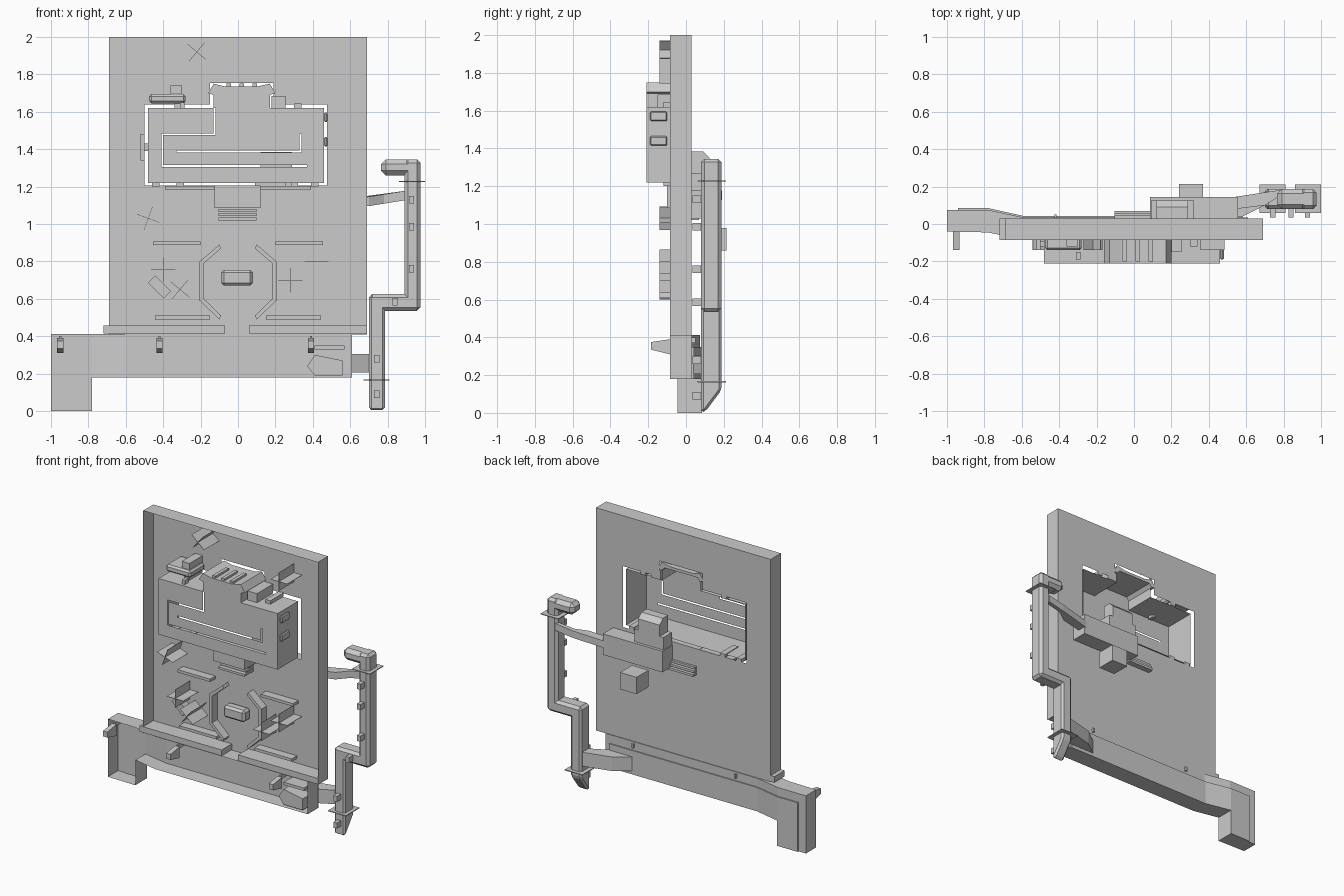
import bpy, bmesh
from math import radians
from mathutils import Matrix, Vector

if "Cube" in bpy.data.objects:
    bpy.data.objects.remove(bpy.data.objects["Cube"])

grey = bpy.data.materials.new("plain grey")
grey.use_nodes = True
grey.diffuse_color = (0.6, 0.6, 0.6, 1)
grey.node_tree.nodes["Principled BSDF"].inputs["Base Color"].default_value = (0.6, 0.6, 0.6, 1)


def finish(name, bm, bevel=0):
    bmesh.ops.remove_doubles(bm, verts=bm.verts, dist=1e-5)
    bmesh.ops.recalc_face_normals(bm, faces=bm.faces)
    me = bpy.data.meshes.new(name)
    bm.to_mesh(me)
    bm.free()
    me.materials.append(grey)
    ob = bpy.data.objects.new(name, me)
    bpy.context.collection.objects.link(ob)
    if bevel:
        mod = ob.modifiers.new("chamfer", "BEVEL")
        mod.width, mod.segments, mod.limit_method = bevel, 1, "ANGLE"
    return ob


def box(name, x, y, z, bevel=0, turn=0):
    """Box from (low, high) ranges, optionally turned about y."""
    bm = bmesh.new()
    mid = Vector([sum(r) / 2 for r in (x, y, z)])
    size = [r[1] - r[0] for r in (x, y, z)]
    m = Matrix.Translation(mid) @ Matrix.Rotation(radians(turn), 4, "Y") @ Matrix.Diagonal((*size, 1))
    bmesh.ops.create_cube(bm, size=1, matrix=m)
    return finish(name, bm, bevel)


def prism(name, outline, place, a, b, bevel=0, caps=(True, True)):
    """Extrude an outline between a and b; place maps (u, v, w) to a point."""
    bm = bmesh.new()
    rings = [[bm.verts.new(place(u, v, w)) for u, v in outline] for w in (a, b)]
    n = len(outline)
    for i in range(n):
        j = (i + 1) % n
        bm.faces.new((rings[0][i], rings[0][j], rings[1][j], rings[1][i]))
    for ring, keep in zip(rings, caps):
        if keep:
            bm.faces.new(ring)
    return finish(name, bm, bevel)


def along_x(u, v, w): return (w, u, v)
def along_y(u, v, w): return (u, w, v)
def along_z(u, v, w): return (u, v, w)


def panel(name, x, z, y, holes):
    """Flat upright sheet with rectangular openings (x0, x1, z0, z1)."""
    xs = sorted({*x, *[h[i] for h in holes for i in (0, 1)]})
    zs = sorted({*z, *[h[i] for h in holes for i in (2, 3)]})
    bm = bmesh.new()
    for x0, x1 in zip(xs, xs[1:]):
        for z0, z1 in zip(zs, zs[1:]):
            cx, cz = (x0 + x1) / 2, (z0 + z1) / 2
            if not any(h[0] < cx < h[1] and h[2] < cz < h[3] for h in holes):
                bm.faces.new([bm.verts.new((px, y, pz)) for px, pz in
                              ((x0, z0), (x1, z0), (x1, z1), (x0, z1))])
    return finish(name, bm)


def rect(x0, x1, z0, z1):
    return [(x0, z0), (x1, z0), (x1, z1), (x0, z1)]


# Main board: an open-fronted tray with the building opening
FRONT, BACK = -0.085, 0.03
panel("board_back", (-0.69, 0.69), (0.41, 2), BACK,
      [(-0.5, 0.475, 1.205, 1.64), (-0.15, 0.19, 1.64, 1.755),
       (-0.58, -0.07, 0.42, 0.455), (0.06, 0.58, 0.42, 0.455), (-0.36, -0.3, 1.7, 1.74)])
bm = bmesh.new()
rim = [(-0.69, 0.41), (-0.69, 2), (0.69, 2), (0.69, 0.41)]
for (x0, z0), (x1, z1) in zip(rim, rim[1:]):
    bm.faces.new([bm.verts.new(p) for p in
                  ((x0, FRONT, z0), (x1, FRONT, z1), (x1, BACK, z1), (x0, BACK, z0))])
finish("board_rim", bm)
for side, x in (("right", (-0.72, -0.07)), ("left", (0.06, 0.69))):
    box(side + "_ledge", x, (FRONT, BACK), (0.415, 0.457))

# Skirt: open-fronted trough that steps back at the right-hand leg
bends = [(-1, -0.04, 0.075), (-0.78, -0.045, 0.075), (-0.59, FRONT, BACK + 0.005), (0.61, FRONT, BACK + 0.005)]
bm = bmesh.new()


def quad(*pts):
    bm.faces.new([bm.verts.new(p) for p in pts])


for i, ((x0, f0, b0), (x1, f1, b1)) in enumerate(zip(bends, bends[1:])):
    low = 0 if i == 0 else 0.18
    quad((x0, b0, low), (x1, b1, low), (x1, b1, 0.412), (x0, b0, 0.412))
    for z in (low, 0.412):
        quad((x0, f0, z), (x1, f1, z), (x1, b1, z), (x0, b0, z))
for x, f, b, low, top in ((-1, -0.04, 0.075, 0, 0.412), (-0.78, -0.045, 0.075, 0, 0.18),
                          (0.61, FRONT, BACK, 0.18, 0.412)):
    quad((x, f, low), (x, b, low), (x, b, top), (x, f, top))
finish("skirt", bm)
box("skirt_leg_pad", (-0.94, -0.78), (0.07, 0.085), (0, 0.35))
prism("skirt_bend_pad", [(-0.78, 0.07), (-0.78, 0.085), (-0.59, 0.043), (-0.59, 0.03)],
      along_z, 0.18, 0.35)
box("skirt_back_pad", (-0.59, 0.58), (0.03, 0.043), (0.18, 0.35))

# Building: open-backed shell with slits in its face
HALL = [(-0.48, 1.22), (0.46, 1.22), (0.46, 1.62), (0.17, 1.62),
        (0.17, 1.715), (-0.13, 1.715), (-0.13, 1.62), (-0.48, 1.62)]
T = 0.01
slits = [(-0.41, -0.41 + T, 1.31, 1.485), (-0.41, -0.13, 1.475, 1.475 + T),
         (-0.13, -0.13 + T, 1.475, 1.62), (-0.33, 0.34, 1.383, 1.383 + T),
         (0.33, 0.34, 1.39, 1.48), (-0.41, 0.37, 1.305, 1.305 + T)]
gone = [(-0.48, -0.13, 1.62, 1.715), (0.17, 0.46, 1.62, 1.715)]
panel("building_face", (-0.48, 0.46), (1.22, 1.715), -0.21, slits + gone)
prism("building_walls", HALL, along_y, -0.21, 0.02, caps=(False, False))
for x in (-0.44, -0.31, 0.27, 0.41):
    box("bottom_bracket", (x - 0.02, x + 0.02), (-0.12, BACK), (1.2, 1.225))
for x, z in ((-0.32, 1.62), (0.32, 1.62)):
    box("roof_bracket", (x - 0.02, x + 0.02), (-0.12, BACK), (z, z + 0.025))
box("right_side_plate", (-0.52, -0.5), (-0.14, FRONT), (1.34, 1.48))
box("right_side_link", (-0.5, -0.48), (-0.12, -0.09), (1.39, 1.43))
for z in (1.44, 1.57):
    box("left_side_hatch", (0.46, 0.48), (-0.19, -0.1), (z - 0.025, z + 0.025), 0.006)

# Roof fittings
prism("roof_vent", [(-0.16, 1.7), (-0.13, 1.75), (-0.07, 1.735), (0.1, 1.735), (0.17, 1.75),
                    (0.2, 1.7), (0.17, 1.69), (0.15, 1.715), (-0.11, 1.715), (-0.13, 1.69)],
      along_y, -0.21, BACK)
for x in (-0.05, 0.02, 0.09):
    box("roof_slat", (x - 0.012, x + 0.012), (-0.2, -0.05), (1.735, 1.75))
box("roof_tank", (-0.475, -0.28), (-0.14, BACK), (1.645, 1.695), 0.012)
box("roof_stack", (-0.36, -0.3), (-0.12, BACK), (1.69, 1.74))
box("roof_box", (0.18, 0.255), (-0.15, BACK), (1.62, 1.685))
box("roof_pipe", (-0.31, -0.285), (-0.19, -0.15), (1.6, 1.65))

# Porch with louvres on both sides of the board
box("porch", (-0.125, 0.12), (-0.1, BACK), (1.085, 1.205))
box("porch_sill", (-0.39, 0.39), (-0.05, BACK), (1.185, 1.203))
for i in range(3):
    box("porch_louvre", (-0.105, 0.1), (-0.07 + 0.02 * i, BACK + 0.04 - 0.012 * i),
        (1.02 + 0.022 * i, 1.036 + 0.022 * i))

# Court markings: bars, mirrored angle rails and a central block
for s in (-1, 1):
    for x0, x1, z in ((0.2, 0.455, 0.897), (0.15, 0.445, 0.5)):
        box("court_bar", tuple(sorted((s * x0, s * x1))), (-0.03, BACK), (z - 0.01, z + 0.01))
    rail = [(0.09, 0.87), (0.1, 0.89), (0.205, 0.8), (0.205, 0.59), (0.1, 0.49),
            (0.09, 0.51), (0.183, 0.6), (0.183, 0.79)]
    prism("angle_rail", [(s * u, v) for u, v in rail], along_y, -0.03, BACK)
box("court_block", (-0.09, 0.08), (-0.045, BACK), (0.67, 0.755), 0.015)
box("tilted_box", (-0.48, -0.36), (-0.06, 0), (0.635, 0.69), turn=45)

# Crossed cards standing out from the board
cards = [(-0.22, 1.92, 40), (0.42, 1.81, 0), (-0.48, 1.03, 20), (-0.4, 0.755, 0),
         (-0.31, 0.65, 40), (0.28, 0.7, 0), (0.42, 0.8, 0)]
for x, z, turn in cards:
    for extra in (0, 90):
        box("crossed_card", (x - 0.065, x + 0.065), (-0.14, BACK), (z - 0.001, z + 0.001), turn=turn + extra)

# Lamps on the skirt
for x, y in ((-0.95, -0.04), (-0.42, -0.085), (0.39, -0.085)):
    prism("lamp_hood", [(y, 0.39), (y - 0.1, 0.375), (y - 0.1, 0.335), (y, 0.31)],
          along_x, x - 0.017, x + 0.017)
    box("lamp_arm", (x - 0.006, x + 0.006), (y, 0.05), (0.37, 0.4))

# Post: offset uprights, cross pieces, collars and studs
Y = (0.08, 0.187)
prism("lower_post", [(0.08, 0), (0.105, 0.01), (0.187, 0.12), (0.187, 0.62), (0.08, 0.62)],
      along_x, 0.7, 0.785, 0.014)
box("post_elbow", (0.7, 0.975), Y, (0.535, 0.625), 0.018)
box("upper_post", (0.89, 0.975), Y, (0.535, 1.345), 0.018)
box("post_head", (0.765, 0.975), Y, (1.26, 1.345), 0.025)
for x, z in ((0.74, 0.165), (0.93, 1.228)):
    box("post_collar", (x - 0.07, x + 0.07), (0.06, 0.212), (z - 0.003, z + 0.003))
for x, z in ((0.742, 0.09), (0.742, 0.28), (0.84, 0.585), (0.928, 0.76), (0.928, 0.985), (0.928, 1.13)):
    box("post_stud", (x - 0.014, x + 0.014), (0.035, 0.085), (z - 0.02, z + 0.02))

# Arms joining the post to the rear housing and to the skirt
prism("upper_arm", [(0.54, 0.08), (0.7, 0.1), (0.78, 0.15), (0.9, 0.16), (0.9, 0.19), (0.77, 0.18), (0.54, 0.145)],
      along_z, 1.08, 1.13).data.transform(Matrix.Shear("XY", 4, (0, 0)))
for v in bpy.data.objects["upper_arm"].data.vertices:
    v.co.z += max(0, v.co.x - 0.6) * 0.16
prism("lower_arm", [(0.38, 0.03), (0.56, 0.03), (0.7, 0.1), (0.7, 0.17), (0.5, 0.12)],
      along_z, 0.205, 0.305)
prism("skirt_socket", [(0.37, 0.24), (0.41, 0.19), (0.56, 0.19), (0.56, 0.27), (0.41, 0.3)],
      along_y, -0.07, BACK)
box("socket_cap", (0.41, 0.57), (-0.07, BACK), (0.33, 0.35))

# Rear housing, tower and hanging block
box("rear_housing", (0.085, 0.555), (BACK, 0.145), (1.03, 1.18))
box("rear_tower", (0.09, 0.32), (BACK, 0.125), (1.18, 1.27))
prism("tower_roof", [(BACK, 1.27), (0.125, 1.27), (0.125, 1.35), (0.09, 1.385), (BACK, 1.385)],
      along_x, 0.12, 0.29)
box("hanging_block", (0.24, 0.37), (0.08, 0.215), (0.86, 0.98))
